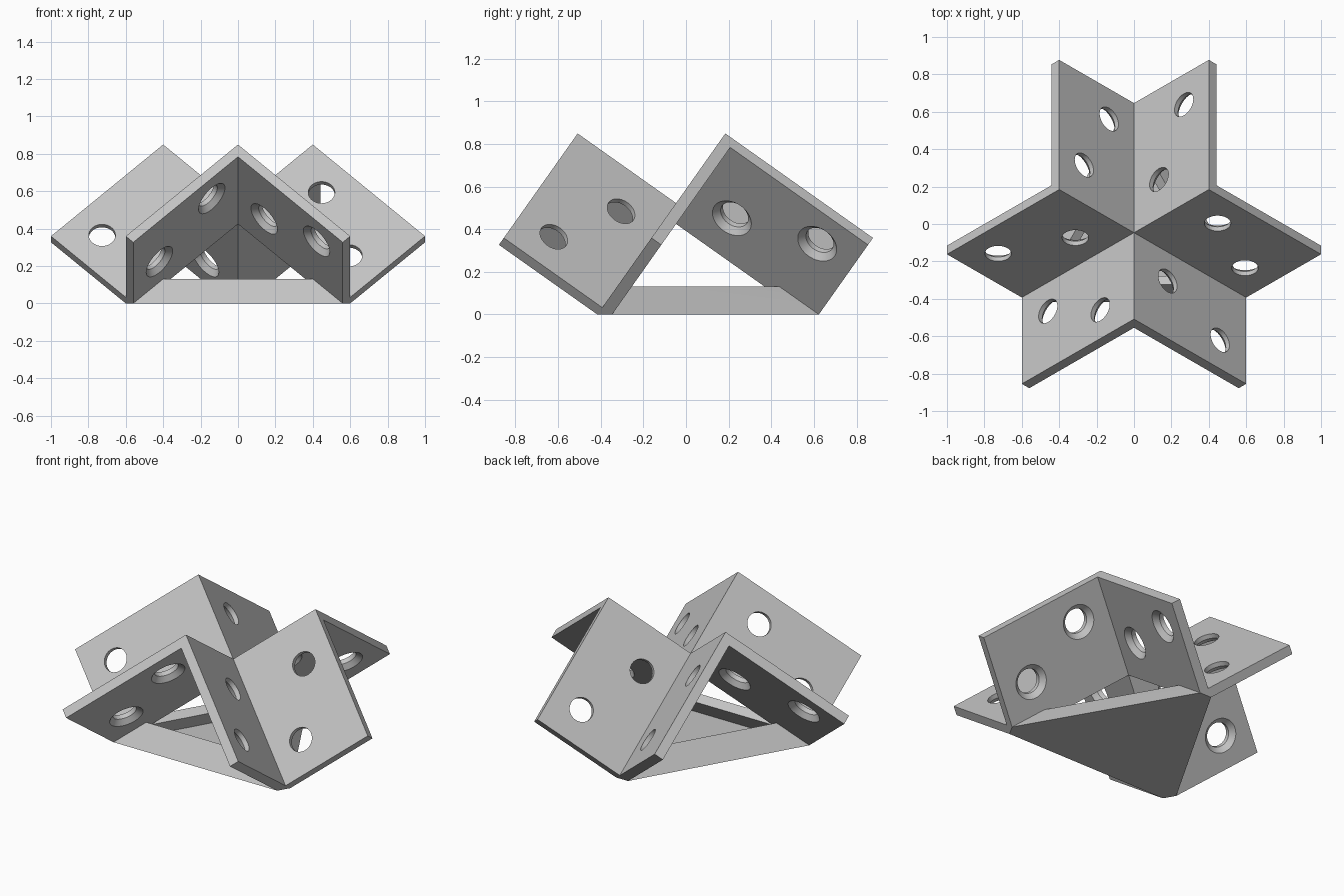
import bpy, bmesh, math
from mathutils import Matrix, Vector

cube = bpy.data.objects.get("Cube")
if cube:
    bpy.data.objects.remove(cube, do_unlink=True)

# Main dimensions
ARM = math.sqrt(2) * 0.6        # length of each falling arm
WIDTH = math.sqrt(2) * 0.4      # width of each angle along its ridge
T = WIDTH / 10                  # plate thickness
R_HOLE, R_SINK = 0.071, 0.1
ORIGIN = Vector((0, -0.0465, (ARM + T) / math.sqrt(3)))

grey = bpy.data.materials.new("grey")
grey.use_nodes = True
grey.diffuse_color = (0.55, 0.55, 0.55, 1)
grey.node_tree.nodes["Principled BSDF"].inputs["Base Color"].default_value = (0.55, 0.55, 0.55, 1)


def axis(degrees):
    """Unit vector of one of three perpendicular axes that fall from the centre."""
    a = math.radians(degrees)
    h = math.sqrt(2 / 3)
    return Vector((h * math.cos(a), h * math.sin(a), -1 / math.sqrt(3)))


NORMAL, SIDE_A, SIDE_B = axis(90), axis(210), axis(330)


def place(a, b, depth):
    return SIDE_A * a + SIDE_B * b + NORMAL * depth


def loft(bm, rings):
    """Closed solid through rings of (a, b, depth) points."""
    loops = [[bm.verts.new(place(*p)) for p in ring] for ring in rings]
    for low, high in zip(loops, loops[1:]):
        for i in range(len(low)):
            j = (i + 1) % len(low)
            bm.faces.new((low[i], low[j], high[j], high[i]))
    bm.faces.new(loops[0][::-1])
    bm.faces.new(loops[-1])


def prism(bm, outline, low, high):
    loft(bm, [[(a, b, d) for a, b in outline] for d in (low, high)])


def make_object(name, bm):
    bmesh.ops.recalc_face_normals(bm, faces=bm.faces)
    mesh = bpy.data.meshes.new(name)
    bm.to_mesh(mesh)
    bm.free()
    mesh.materials.append(grey)
    obj = bpy.data.objects.new(name, mesh)
    bpy.context.collection.objects.link(obj)
    return obj


def combine(target, tool, operation, keep=False):
    mod = target.modifiers.new("combine", "BOOLEAN")
    mod.operation, mod.solver, mod.object = operation, "EXACT", tool
    bpy.context.view_layer.update()
    bpy.context.view_layer.objects.active = target
    bpy.ops.object.modifier_apply(modifier=mod.name)
    if not keep:
        bpy.data.objects.remove(tool, do_unlink=True)


# One plate: two wings joined by a diagonal web
bm = bmesh.new()
prism(bm, [(0, 0), (0, -WIDTH), (ARM, -WIDTH), (ARM, 2 * T),
           (2 * T, ARM), (-WIDTH, ARM), (-WIDTH, 0)], 0, T)
plate = make_object("bracket", bm)

# Triangular opening and countersunk screw holes
bm = bmesh.new()
prism(bm, [(T, T), (11 * T, T), (T, 11 * T)], -T, 2 * T)
near, far = T + (ARM - T) / 4, T + (ARM - T) * 3 / 4
inner, outer = WIDTH / 3, WIDTH * 2 / 3
sink = R_SINK - R_HOLE
profile = [(R_HOLE, -T), (R_HOLE, T - sink), (R_SINK + 0.01, T + 0.01)]
SEGMENTS = 48
for a, b in [(far, -outer), (near, -inner), (-outer, near), (-inner, far)]:
    loft(bm, [[(a + r * math.cos(math.tau * i / SEGMENTS),
                b + r * math.sin(math.tau * i / SEGMENTS), d)
               for i in range(SEGMENTS)] for r, d in profile])
combine(plate, make_object("opening_cutter", bm), "DIFFERENCE")

# Three plates at right angles, turned about the vertical axis
copies = []
for turn in (1, 2):
    copy = plate.copy()
    copy.data = plate.data.copy()
    copy.data.transform(Matrix.Rotation(math.tau * turn / 3, 4, "Z"))
    bpy.context.collection.objects.link(copy)
    copies.append(copy)
for copy in copies:
    combine(plate, copy, "UNION")
plate.data.transform(Matrix.Translation(ORIGIN))

# Flat foot: trim everything below the ground
bm = bmesh.new()
bmesh.ops.create_cube(bm, size=4, matrix=Matrix.Translation((0, 0, -2)))
combine(plate, make_object("ground_cutter", bm), "DIFFERENCE")

# Smooth hole walls with crisp edges
bpy.ops.object.select_all(action="DESELECT")
plate.select_set(True)
bpy.context.view_layer.objects.active = plate
bpy.ops.object.shade_smooth_by_angle(angle=math.radians(25))
